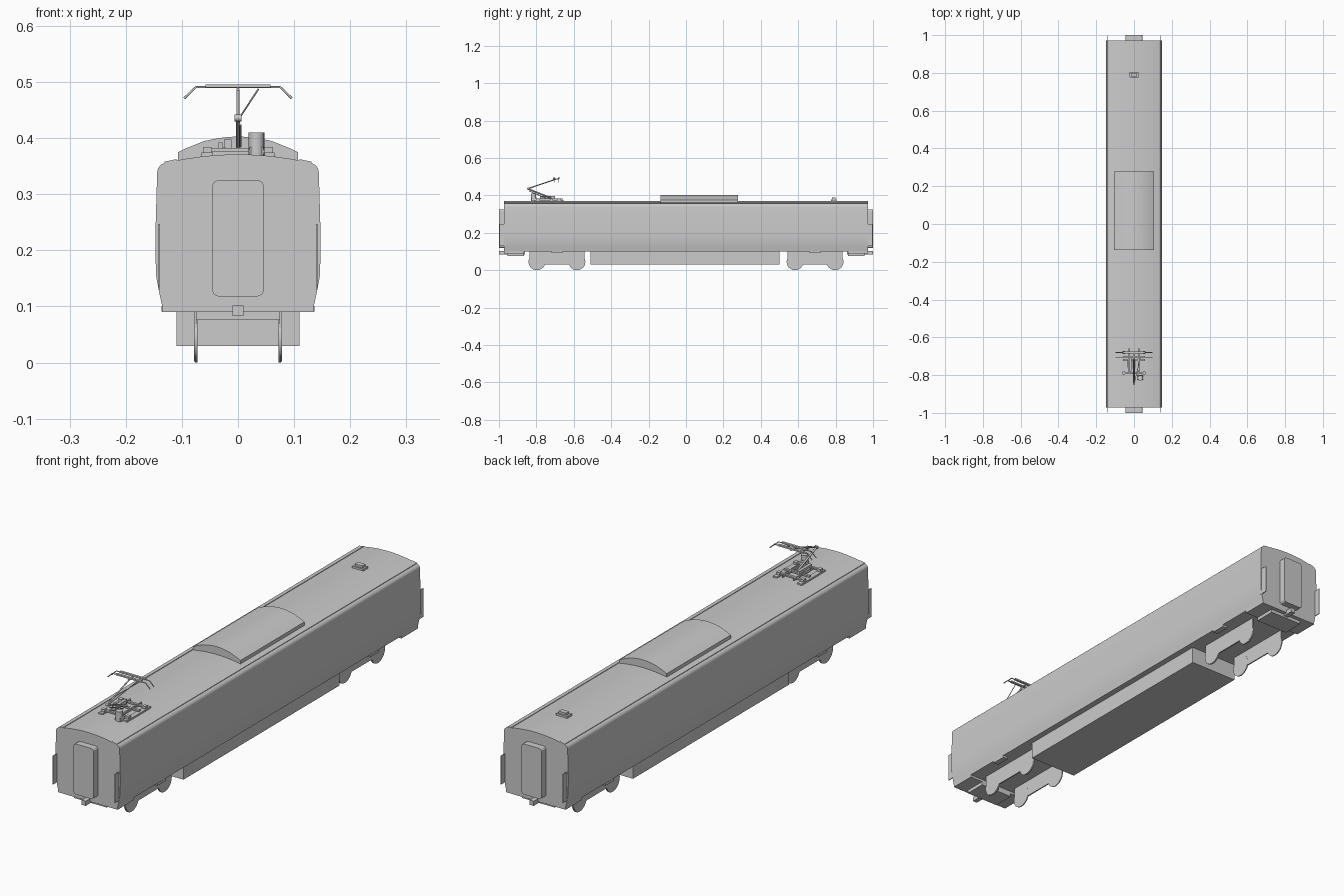
import bpy, bmesh, math
from mathutils import Vector

if "Cube" in bpy.data.objects:
    bpy.data.objects.remove(bpy.data.objects["Cube"])


def finish(name, bm, smooth=False):
    bmesh.ops.recalc_face_normals(bm, faces=bm.faces)
    me = bpy.data.meshes.new(name)
    bm.to_mesh(me)
    bm.free()
    ob = bpy.data.objects.new(name, me)
    bpy.context.collection.objects.link(ob)
    if smooth:
        bpy.ops.object.select_all(action='DESELECT')
        ob.select_set(True)
        bpy.context.view_layer.objects.active = ob
        bpy.ops.object.shade_smooth_by_angle(angle=math.radians(30))
    return ob


def prism(name, profile, axis, a, b, smooth=False):
    """Extrude a 2D profile: (x, z) along y, or (y, z) along x."""
    bm = bmesh.new()
    place = (lambda u, v: (u, a, v)) if axis == 'Y' else (lambda u, v: (a, u, v))
    f = bm.faces.new([bm.verts.new(place(u, v)) for u, v in profile])
    ext = bmesh.ops.extrude_face_region(bm, geom=[f])
    d = Vector((0, b - a, 0)) if axis == 'Y' else Vector((b - a, 0, 0))
    bmesh.ops.translate(bm, vec=d, verts=[v for v in ext['geom'] if isinstance(v, bmesh.types.BMVert)])
    return finish(name, bm, smooth)


def box(name, x0, x1, y0, y1, z0, z1):
    return prism(name, [(x0, z0), (x1, z0), (x1, z1), (x0, z1)], 'Y', y0, y1)


def rod(name, pts, r, sides=8):
    cu = bpy.data.curves.new(name, 'CURVE')
    cu.dimensions = '3D'
    cu.bevel_depth = r
    cu.bevel_resolution = sides // 4
    cu.use_fill_caps = True
    sp = cu.splines.new('POLY')
    sp.points.add(len(pts) - 1)
    for p, co in zip(sp.points, pts):
        p.co = (*co, 1)
    ob = bpy.data.objects.new(name, cu)
    bpy.context.collection.objects.link(ob)
    return ob


def arc(cx, cy, r, a0, a1, n):
    return [(cx + r * math.cos(math.radians(a0 + (a1 - a0) * i / n)),
             cy + r * math.sin(math.radians(a0 + (a1 - a0) * i / n))) for i in range(n + 1)]


def mirrored(half):
    return half + [(-x, z) for x, z in reversed(half) if x > 0]


# Car body shell: curved lower flanks, rounded shoulders, shallow arched roof
half = [(0.135, 0.10), (0.141, 0.128), (0.146, 0.155), (0.147, 0.19), (0.147, 0.235), (0.1455, 0.29)]
half += arc(0.127, 0.339, 0.017, 0, 75, 6)
half += [(x, 0.371 - 0.0145 * (x / 0.127) ** 2) for x in (0.11, 0.09, 0.07, 0.05, 0.03, 0.015, 0)]
prism('body_shell', mirrored(half), 'Y', -0.972, 0.972, True)

# Roof equipment cover
cover = [(0.107, 0.355), (0.107, 0.375), (0.095, 0.381), (0.06, 0.395), (0.04, 0.399), (0.02, 0.402), (0, 0.403)]
prism('roof_cooling_unit', mirrored(cover), 'Y', -0.137, 0.278, True)

# Antenna box
box('antenna_base', -0.025, 0.025, 0.775, 0.805, 0.365, 0.379)
box('antenna_top', -0.017, 0.017, 0.78, 0.80, 0.379, 0.388)

# Underfloor equipment
box('underfloor_equipment', -0.11, 0.11, -0.51, 0.50, 0.03, 0.101)

# Rain gutters along both roof edges
for s in (-1, 1):
    prism('roof_gutter', [(s * 0.110, 0.357), (s * 0.131, 0.353), (s * 0.131, 0.358), (s * 0.110, 0.3625)],
          'Y', -0.972, 0.972)

# Both ends: gangway door, coupler, corner guards, skirts, bogies
door = (arc(0.034, 0.313, 0.012, 0, 90, 5) + arc(-0.034, 0.313, 0.012, 90, 180, 5)
        + arc(-0.034, 0.13, 0.012, 180, 270, 5) + arc(0.034, 0.13, 0.012, 270, 360, 5))
for e in (-1, 1):
    prism('gangway_door', door, 'Y', e * 0.965, e * 1.0)
    box('coupler', -0.01, 0.01, e * 0.86, e * 1.0, 0.083, 0.102)
    box('end_skirt', -0.135, 0.135, e * 0.865, e * 0.972, 0.09, 0.101)
    box('end_underframe', -0.075, 0.075, e * 0.865, e * 0.955, 0.076, 0.095)
    c = e * 0.69
    # Bogie side outline with two wheel arcs along the bottom edge
    side = [(c - 0.148, 0.101), (c - 0.148, 0.06)]
    side += arc(c - 0.107, 0.045, 0.043, 165, 340, 18)
    side += arc(c + 0.107, 0.045, 0.043, 200, 375, 18)
    side += [(c + 0.148, 0.06), (c + 0.148, 0.101)]
    for s in (-1, 1):
        prism('corner_guard', [(s * 0.139, 0.13), (s * 0.142, 0.13), (s * 0.142, 0.247), (s * 0.139, 0.247)],
              'Y', e * 0.965, e * 0.998)
        prism('bogie_side', side, 'X', s * 0.073, s * 0.078)
        for w in (-0.107, 0.107):
            prism('wheel_disc', arc(c + w, 0.045, 0.045, 0, 345, 23), 'X', s * 0.0725, s * 0.0765, True)
        box('bogie_step', s * 0.113, s * 0.136, c - 0.03, c + 0.03, 0.091, 0.101)

# Pantograph base frame with mounting boards
for s in (-1, 1):
    box('pantograph_board', s * 0.045, s * 0.065, -0.81, -0.655, 0.366, 0.374)
    for y in (-0.79, -0.68):
        box('pantograph_insulator', s * 0.047, s * 0.062, y - 0.008, y + 0.008, 0.374, 0.384)
    box('pantograph_base_rail', s * 0.022, s * 0.028, -0.79, -0.66, 0.376, 0.384)
for y in (-0.79, -0.72, -0.68):
    box('pantograph_crossbar', -0.058, 0.058, y - 0.005, y + 0.005, 0.376, 0.382)
box('pantograph_cylinder_box', -0.025, -0.012, -0.78, -0.70, 0.382, 0.398)
box('pantograph_spring_box', -0.035, -0.028, -0.76, -0.72, 0.38, 0.392)
prism('surge_arrester_foot', arc(0.033, 0.376, 0.014, 0, 330, 11), 'Y', -0.825, -0.80)
bm = bmesh.new()
bmesh.ops.create_cone(bm, cap_ends=True, segments=16, radius1=0.014, radius2=0.014, depth=0.042)
bmesh.ops.translate(bm, vec=(0.033, -0.815, 0.389), verts=bm.verts)
finish('surge_arrester', bm, True)

# Pantograph arms
rod('lower_arm', [(0, -0.72, 0.385), (0, -0.845, 0.435)], 0.004)
rod('lower_guide_rod', [(0.004, -0.75, 0.385), (0.004, -0.838, 0.424)], 0.002)
rod('knee_joint', [(-0.006, -0.845, 0.436), (0.006, -0.845, 0.436)], 0.006)
rod('upper_arm', [(0, -0.845, 0.437), (0, -0.695, 0.487)], 0.003)
rod('upper_brace', [(0.002, -0.84, 0.435), (0.036, -0.70, 0.487)], 0.0015)
rod('head_link', [(0, -0.71, 0.487), (0, -0.678, 0.487)], 0.003)

# Collector head: two contact bars with drooping horns
for y in (-0.705, -0.68):
    box('contact_strip', -0.058, 0.058, y - 0.005, y + 0.005, 0.490, 0.496)
    rod('collector_horn', [(-0.096, y, 0.471), (-0.075, y, 0.491), (0.075, y, 0.491), (0.096, y, 0.471)], 0.002)
